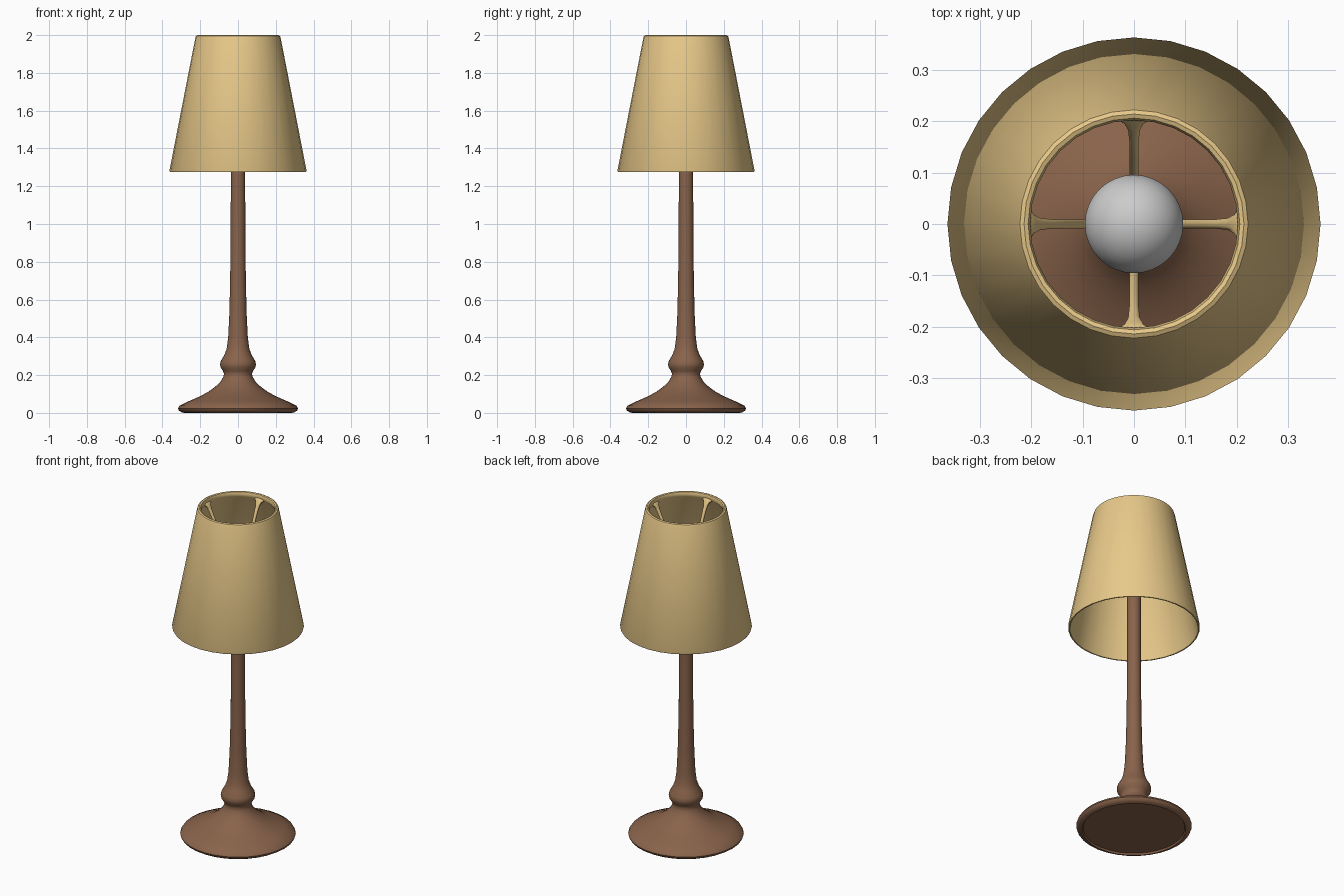
import bpy, bmesh, math
from mathutils import Vector, Matrix

if "Cube" in bpy.data.objects:
    bpy.data.objects.remove(bpy.data.objects["Cube"])


def material(name, rgb):
    m = bpy.data.materials.new(name)
    m.diffuse_color = (*rgb, 1)
    m.use_nodes = True
    m.node_tree.nodes["Principled BSDF"].inputs["Base Color"].default_value = m.diffuse_color
    return m


WOOD = material("brown_wood", (0.25, 0.125, 0.07))
CLOTH = material("cream_cloth", (0.80, 0.58, 0.25))


def finish(name, bm, mat=None, angle=40):
    bmesh.ops.recalc_face_normals(bm, faces=bm.faces)
    me = bpy.data.meshes.new(name)
    bm.to_mesh(me)
    bm.free()
    ob = bpy.data.objects.new(name, me)
    bpy.context.collection.objects.link(ob)
    if mat:
        me.materials.append(mat)
    bpy.ops.object.select_all(action='DESELECT')
    ob.select_set(True)
    bpy.context.view_layer.objects.active = ob
    bpy.ops.object.shade_smooth_by_angle(angle=math.radians(angle))
    return ob


def lathe(name, profile, mat=None, sides=32, closed=False):
    bm = bmesh.new()
    vs = [bm.verts.new((r, 0, z)) for r, z in profile]
    pairs = list(zip(vs, vs[1:])) + ([(vs[-1], vs[0])] if closed else [])
    es = [bm.edges.new(p) for p in pairs]
    bmesh.ops.spin(bm, geom=vs + es, cent=(0, 0, 0), axis=(0, 0, 1),
                   angle=2 * math.pi, steps=sides, use_merge=True)
    bmesh.ops.remove_doubles(bm, verts=bm.verts, dist=1e-5)
    return finish(name, bm, mat)


# Turned base and stem
lathe("base_and_stem", [
    (0, 0.01), (0.28, 0.01), (0.285, 0), (0.298, 0.003), (0.313, 0.012),
    (0.318, 0.024), (0.310, 0.038), (0.26, 0.062), (0.205, 0.086),
    (0.16, 0.11), (0.122, 0.137), (0.093, 0.165), (0.078, 0.19),
    (0.074, 0.207), (0.080, 0.222), (0.092, 0.24), (0.095, 0.257),
    (0.091, 0.275), (0.073, 0.305), (0.060, 0.34), (0.052, 0.40),
    (0.046, 0.52), (0.042, 0.68), (0.039, 0.9), (0.038, 1.25),
    (0.038, 1.55), (0.034, 1.56), (0, 1.56)], WOOD)

# Hollow tapered shade with a turned-in top rim
lathe("shade", [
    (0.360, 1.274), (0.363, 1.282), (0.226, 1.985), (0.222, 1.996),
    (0.214, 2.0), (0.206, 1.997), (0.202, 1.985), (0.206, 1.968),
    (0.217, 1.955), (0.350, 1.282), (0.353, 1.274)], CLOTH, closed=True)

# Bulb: sphere with a short neck
R, ZC = 0.096, 1.68
arc = [(R * math.cos(a), ZC + R * math.sin(a))
       for a in (math.radians(-60 + 150 * i / 14) for i in range(14))]
lathe("bulb", [(0, 1.55), (0.034, 1.55), (0.036, 1.585)] + arc + [(0, ZC + R)])

# Four struts, flared at the rim, sloping down to the stem: (radius, z, half width)
stations = [(0.214, 1.975, 0.045), (0.205, 1.968, 0.034), (0.198, 1.957, 0.020),
            (0.186, 1.935, 0.0125), (0.165, 1.89, 0.010), (0.14, 1.83, 0.010),
            (0.11, 1.69, 0.010), (0.07, 1.56, 0.010), (0.03, 1.51, 0.010)]
bm = bmesh.new()
for k in range(4):
    rot = Matrix.Rotation(k * math.pi / 2, 4, 'Z')
    rings = []
    for i, (r, z, w) in enumerate(stations):
        a, b = stations[max(i - 1, 0)], stations[min(i + 1, len(stations) - 1)]
        t = Vector((b[0] - a[0], 0, b[1] - a[1])).normalized()
        n = Vector((t.z, 0, -t.x)) * 0.009
        ring = []
        for j in range(8):
            ang = 2 * math.pi * (j + 0.5) / 8
            p = Vector((r, w * math.cos(ang), z)) + n * math.sin(ang)
            ring.append(bm.verts.new(rot @ p))
        rings.append(ring)
    for p, q in zip(rings, rings[1:]):
        for j in range(8):
            bm.faces.new((p[j], p[(j + 1) % 8], q[(j + 1) % 8], q[j]))
    bm.faces.new(rings[0])
    bm.faces.new(rings[-1])
finish("shade_struts", bm, CLOTH, 60)
